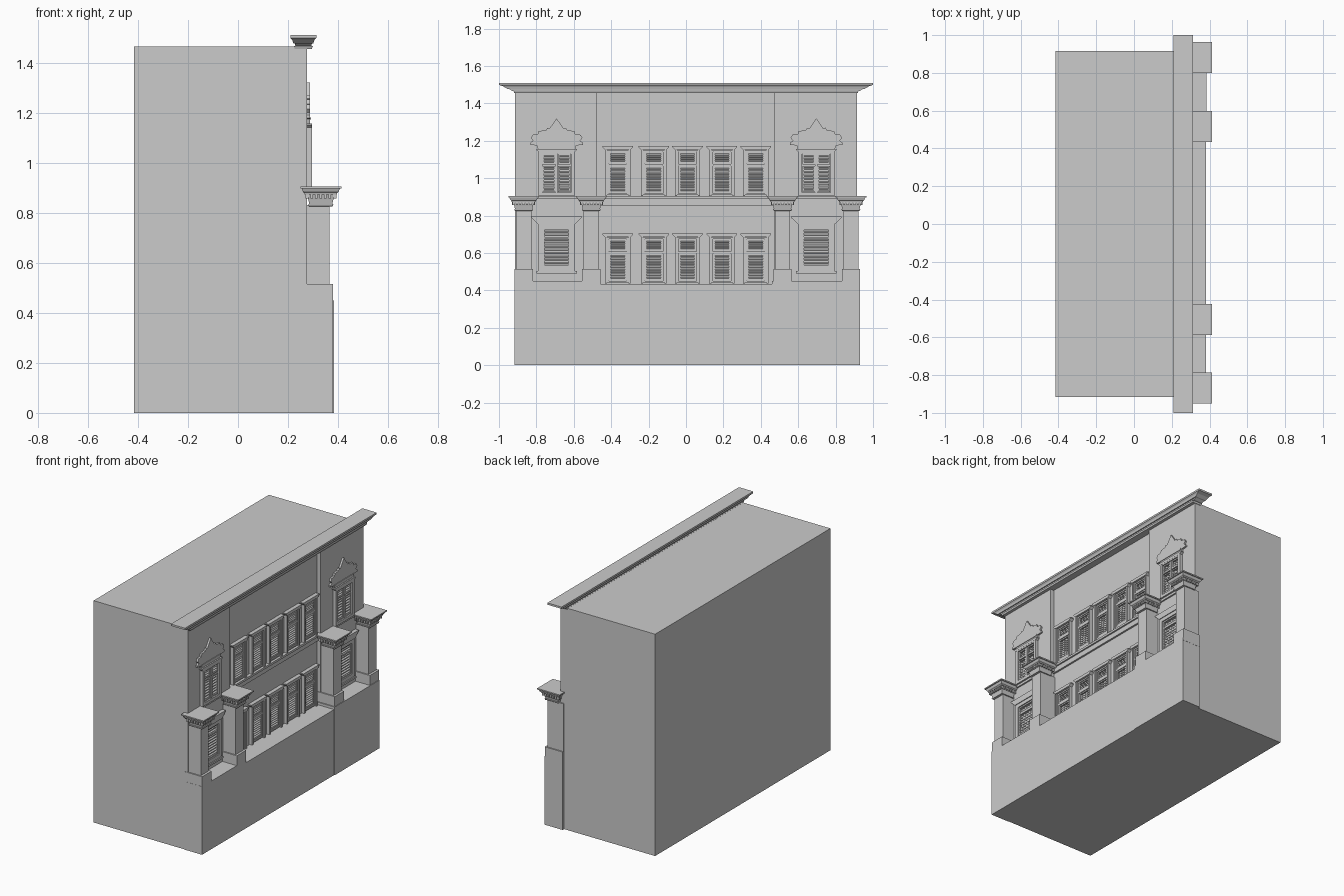
import bpy, bmesh
from mathutils import Matrix, Vector


def finish(name, bm):
    bmesh.ops.recalc_face_normals(bm, faces=bm.faces)
    me = bpy.data.meshes.new(name)
    bm.to_mesh(me)
    bm.free()
    ob = bpy.data.objects.new(name, me)
    bpy.context.collection.objects.link(ob)
    return ob


def box(bm, x0, x1, y0, y1, z0, z1, tilt=0):
    m = (Matrix.Translation(((x0 + x1) / 2, (y0 + y1) / 2, (z0 + z1) / 2))
         @ Matrix.Rotation(tilt, 4, 'Y')
         @ Matrix.Diagonal((x1 - x0, y1 - y0, z1 - z0, 1)))
    bmesh.ops.create_cube(bm, size=1, matrix=m)


def prism(bm, pts, offset):
    face = bm.faces.new([bm.verts.new(p) for p in pts])
    r = bmesh.ops.extrude_face_region(bm, geom=[face], use_keep_orig=True)
    vs = [g for g in r['geom'] if isinstance(g, bmesh.types.BMVert)]
    bmesh.ops.translate(bm, verts=vs, vec=Vector(offset))


def loft(bm, cx, cy, sections):
    """Stack of rectangles (z, half x, half y) joined into a moulding."""
    rings = []
    for z, hx, hy in sections:
        rings.append([bm.verts.new((cx + a * hx, cy + b * hy, z))
                      for a, b in ((-1, -1), (1, -1), (1, 1), (-1, 1))])
    for a, b in zip(rings, rings[1:]):
        for i in range(4):
            j = (i + 1) % 4
            bm.faces.new((a[i], a[j], b[j], b[i]))
    bm.faces.new(rings[0][::-1])
    bm.faces.new(rings[-1])


def frame(bm, x0, x1, y0, y1, z0, z1, t):
    box(bm, x0, x1, y0, y0 + t, z0, z1)
    box(bm, x0, x1, y1 - t, y1, z0, z1)
    box(bm, x0, x1, y0 + t, y1 - t, z0, z0 + t)
    box(bm, x0, x1, y0 + t, y1 - t, z1 - t, z1)


def louvres(bm, x, y0, y1, z0, z1, n):
    step = (z1 - z0) / n
    for i in range(n):
        z = z0 + (i + 0.5) * step
        box(bm, x, x + 0.010, y0, y1, z - 0.003, z + 0.003, 0.6)


def header(bm, x, y, hw, flare, z0, z1, depth):
    pts = [(x, y - hw, z0), (x, y + hw, z0), (x, y + hw + flare, z1 - 0.006),
           (x, y + hw + flare, z1), (x, y - hw - flare, z1), (x, y - hw - flare, z1 - 0.006)]
    prism(bm, pts, (depth, 0, 0))


XC, XB = 0.25, 0.275          # wall planes: recessed centre and side bays

# main building block with recessed centre
bm = bmesh.new()
plan = [(-0.415, -0.915), (XB, -0.915), (XB, -0.475), (XC, -0.475),
        (XC, 0.47), (XB, 0.47), (XB, 0.915), (-0.415, 0.915)]
prism(bm, [(x, y, 0) for x, y in plan], (0, 0, 1.465))
finish("building_block", bm)

# ground storey plinth, three lengths
bm = bmesh.new()
box(bm, XC, 0.38, -0.918, -0.46, 0, 0.45)
box(bm, XC, 0.38, -0.46, 0.46, 0, 0.433)
box(bm, XC, 0.384, 0.46, 0.93, 0, 0.45)
finish("plinth", bm)

# roof cornice
bm = bmesh.new()
loft(bm, 0.261, 0, [(1.455, 0.034, 0.918), (1.466, 0.038, 0.922), (1.467, 0.032, 0.93),
                    (1.476, 0.034, 0.945), (1.477, 0.040, 0.955), (1.490, 0.044, 0.975),
                    (1.497, 0.050, 0.995), (1.498, 0.052, 1.0), (1.51, 0.052, 1.0)])
finish("roof_cornice", bm)

# four pilasters: pedestal, shaft, moulded capital with dentils
for k, y in enumerate((-0.868, -0.506, 0.516, 0.882)):
    bm = bmesh.new()
    box(bm, XC, 0.38, y - 0.049, y + 0.049, 0.43, 0.515)
    box(bm, XC, 0.365, y - 0.041, y + 0.041, 0.515, 0.83)
    finish(f"pilaster_{k}", bm)
    bm = bmesh.new()
    loft(bm, 0.331, y, [(z, h, h) for z, h in (
        (0.825, 0.040), (0.826, 0.048), (0.834, 0.050), (0.835, 0.046), (0.852, 0.050),
        (0.872, 0.056), (0.873, 0.064), (0.880, 0.066), (0.884, 0.071),
        (0.896, 0.076), (0.897, 0.082), (0.905, 0.082))])
    for i in range(7):
        o = -0.054 + i * 0.018
        for s in (-1, 1):
            a, b = sorted((s * 0.048, s * 0.062))
            box(bm, 0.331 + a, 0.331 + b, y + o - 0.005, y + o + 0.005, 0.856, 0.874)
            if abs(o) < 0.05:
                box(bm, 0.331 + o - 0.005, 0.331 + o + 0.005, y + a, y + b, 0.856, 0.874)
    finish(f"capital_{k}", bm)

# string courses between the storeys
bm = bmesh.new()
box(bm, XC - 0.01, 0.262, -0.47, 0.47, 0.855, 0.888)
box(bm, XC - 0.01, 0.272, -0.47, 0.47, 0.888, 0.902)
for y0, y1 in ((-0.80, -0.575), (0.585, 0.81)):
    box(bm, XB - 0.01, 0.285, y0, y1, 0.888, 0.903)
finish("string_course", bm)

# rows of five shuttered windows on both storeys
for row, (zb, zt) in (("lower", (0.436, 0.705)), ("upper", (0.904, 1.172))):
    for k, y in enumerate((-0.365, -0.172, 0.008, 0.192, 0.373)):
        bm = bmesh.new()
        box(bm, XC - 0.01, XC + 0.003, y - 0.05, y + 0.05, zb, zt - 0.02)
        frame(bm, XC - 0.005, XC + 0.014, y - 0.057, y + 0.057, zb + 0.005, zt - 0.022, 0.009)
        zm = zb + 0.162
        box(bm, XC, XC + 0.014, y - 0.05, y + 0.05, zm, zm + 0.011)
        for z0, z1, n in ((zb + 0.016, zm - 0.002, 9), (zm + 0.013, zt - 0.033, 4)):
            frame(bm, XC, XC + 0.011, y - 0.046, y + 0.046, z0, z1, 0.008)
            louvres(bm, XC + 0.001, y - 0.038, y + 0.038, z0 + 0.008, z1 - 0.008, n)
        # jamb strips and flared head
        for s in (-1, 1):
            a, b = sorted((y + s * 0.057, y + s * 0.068))
            box(bm, XC - 0.01, XC + 0.022, a, b, zb, zt - 0.018)
        header(bm, XC - 0.01, y, 0.068, 0.014, zt - 0.02, zt, 0.036)
        finish(f"{row}_window_{k}", bm)

# side bay windows
for side, y in (("left", -0.692), ("right", 0.697)):
    # upper window with a pair of louvred shutters
    bm = bmesh.new()
    box(bm, XB - 0.01, XB + 0.003, y - 0.08, y + 0.08, 0.905, 1.15)
    frame(bm, XB - 0.005, 0.295, y - 0.096, y + 0.096, 0.904, 1.15, 0.02)
    box(bm, XB, 0.29, y - 0.006, y + 0.006, 0.92, 1.13)
    for a, b in ((y - 0.074, y - 0.007), (y + 0.007, y + 0.074)):
        for z0, z1, n in ((0.925, 1.065, 7), (1.072, 1.13, 3)):
            frame(bm, XB, 0.287, a, b, z0, z1, 0.008)
            louvres(bm, XB + 0.001, a + 0.008, b - 0.008, z0 + 0.008, z1 - 0.008, n)
    header(bm, XB - 0.01, y, 0.096, 0.012, 1.14, 1.157, 0.031)
    finish(f"{side}_upper_window", bm)

    # stepped pediment with ears and pointed top
    half = [(0.10, 1.157), (0.105, 1.175), (0.14, 1.178), (0.14, 1.19), (0.125, 1.20),
            (0.138, 1.215), (0.128, 1.232), (0.10, 1.235), (0.095, 1.252),
            (0.058, 1.256), (0.048, 1.27), (0.038, 1.265)]
    out = half + [(0, 1.32)] + [(-a, z) for a, z in half[::-1]]
    bm = bmesh.new()
    prism(bm, [(XB - 0.01, y + a, z) for a, z in out], (0.022, 0, 0))
    box(bm, XB, 0.291, y - 0.10, y + 0.10, 1.172, 1.18)
    finish(f"{side}_pediment", bm)

    # lower window with broad surround and flared head
    bm = bmesh.new()
    box(bm, XB - 0.01, XB + 0.003, y - 0.08, y + 0.08, 0.5, 0.75)
    frame(bm, XB - 0.005, 0.295, y - 0.098, y + 0.098, 0.503, 0.755, 0.024)
    frame(bm, XB, 0.288, y - 0.074, y + 0.074, 0.527, 0.731, 0.009)
    box(bm, XB, 0.288, y - 0.065, y + 0.065, 0.676, 0.686)
    louvres(bm, XB + 0.001, y - 0.065, y + 0.065, 0.536, 0.676, 8)
    louvres(bm, XB + 0.001, y - 0.065, y + 0.065, 0.686, 0.722, 2)
    box(bm, XB - 0.01, 0.302, y - 0.108, y + 0.108, 0.49, 0.503)
    header(bm, XB - 0.01, y, 0.10, 0.035, 0.755, 0.795, 0.035)
    finish(f"{side}_lower_window", bm)
